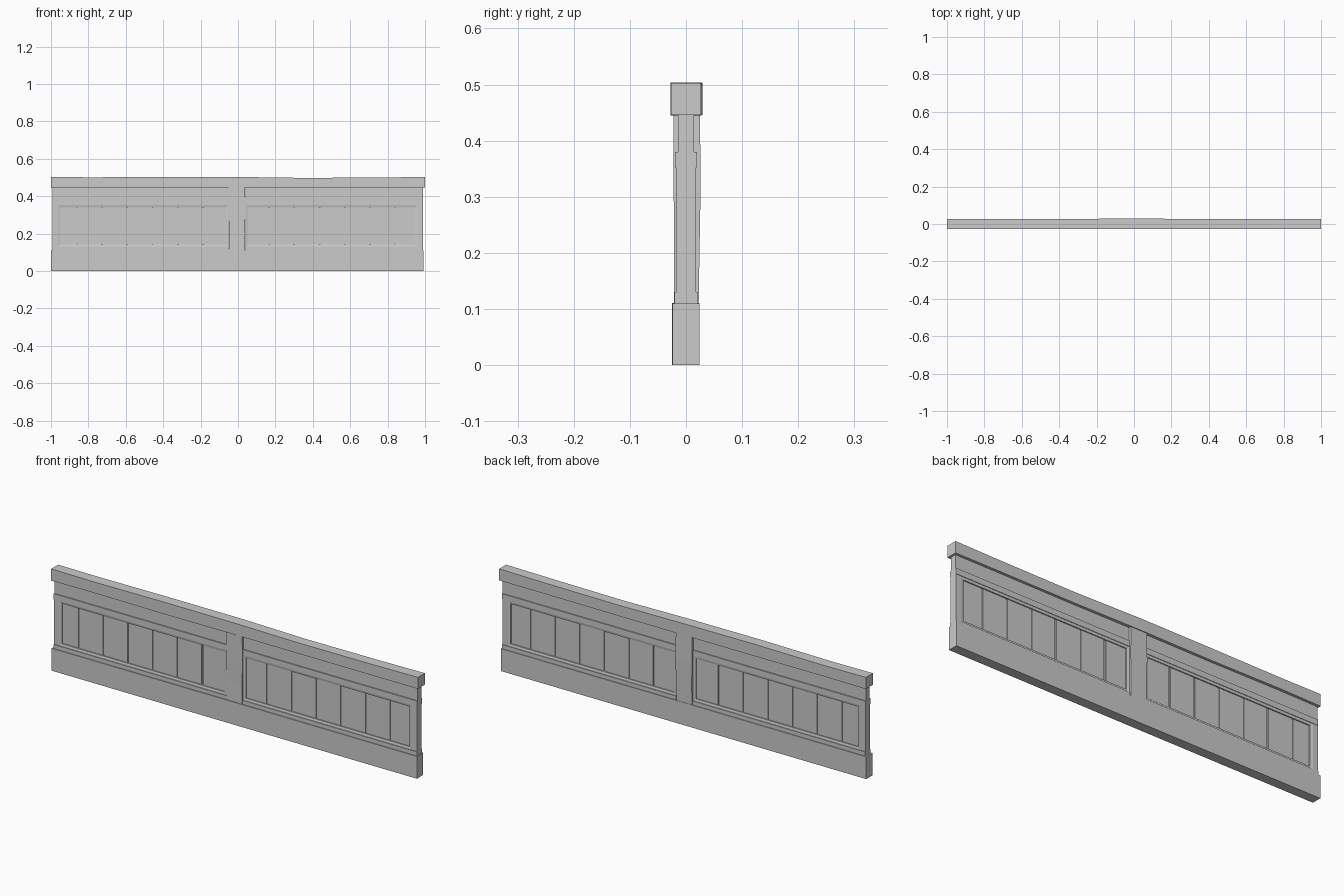
import bpy, bmesh, random

if "Cube" in bpy.data.objects:
    bpy.data.objects.remove(bpy.data.objects["Cube"])
random.seed(4)


def make(name, verts, faces):
    me = bpy.data.meshes.new(name)
    me.from_pydata(verts, [], faces)
    bm = bmesh.new()
    bm.from_mesh(me)
    bmesh.ops.recalc_face_normals(bm, faces=bm.faces)
    bm.to_mesh(me)
    bm.free()
    ob = bpy.data.objects.new(name, me)
    bpy.context.collection.objects.link(ob)
    return ob


def loft(name, rings):
    """Skin closed rings of four points, capping both ends."""
    verts = [p for r in rings for p in r]
    n = len(rings)
    faces = [(0, 1, 2, 3), tuple(4 * (n - 1) + i for i in range(4))]
    for k in range(n - 1):
        for i in range(4):
            j = (i + 1) % 4
            faces.append((4*k + i, 4*k + j, 4*k + 4 + j, 4*k + 4 + i))
    return make(name, verts, faces)


def beam(name, sections):
    """Horizontal board; sections are (x, y0, y1, z0, z1)."""
    return loft(name, [[(x, a, c), (x, b, c), (x, b, d), (x, a, d)]
                       for x, a, b, c, d in sections])


def box(name, x0, x1, h, z0, z1):
    return beam(name, [(x0, -h, h, z0, z1), (x1, -h, h, z0, z1)])


# gently worn cap rail
beam("cap_rail", [
    (-1, -.027, .027, .445, .503), (-.78, -.027, .028, .447, .501),
    (-.4, -.028, .027, .445, .504), (0, -.027, .029, .446, .503),
    (.35, -.026, .027, .445, .498), (.75, -.027, .027, .446, .500),
    (1, -.027, .027, .446, .503)])

# base board
beam("base_board", [(-1, -.024, .024, 0, .11), (0, -.025, .024, 0, .111),
                    (.993, -.024, .024, 0, .11)])

# slightly leaning centre post
loft("centre_post", [[(a, f, z), (b, f, z), (b, g, z), (a, g, z)]
     for z, a, b, f, g in [(.1, -.05, .037, -.0215, .0225),
                           (.2, -.047, .036, -.021, .024),
                           (.31, -.051, .040, -.022, .026),
                           (.447, -.05, .038, -.022, .025)]])


def moulding(name, x0, x1, z0, z1, t, y_out, y_in):
    """Sloped picture-frame moulding on both faces of a panel."""
    o = [(x0, z0), (x1, z0), (x1, z1), (x0, z1)]
    i = [(x0 + t, z0 + t), (x1 - t, z0 + t), (x1 - t, z1 - t), (x0 + t, z1 - t)]
    loop = [(o, -y_out), (i, -y_in), (i, y_in), (o, y_out)]
    verts = [(x, y, z) for c, y in loop for x, z in c]
    faces = []
    for k in range(4):
        m = (k + 1) % 4
        for a in range(4):
            b = (a + 1) % 4
            faces.append((4*k + a, 4*k + b, 4*m + b, 4*m + a))
    make(name, verts, faces)


# two panelled bays
for side, xa, xb, outer in (("left", -.965, -.05, -.992),
                            ("right", .04, .96, .99)):
    lo, hi = min(xa, outer), max(xb, outer)
    box(side + "_frieze", lo, hi, .014, .375, .45)
    box(side + "_top_rail", lo, hi, .0195, .352, .38)
    box(side + "_bottom_rail", lo, hi, .0205, .105, .13)
    e0, e1 = (lo, xa) if side == "left" else (xb, hi)
    box(side + "_end_stile", e0, e1, .0175, .125, .36)
    moulding(side + "_moulding", xa, xb, .128, .354, .014, .0175, .0145)
    box(side + "_core", xa, xb, .005, .125, .36)
    # planks separated by narrow grooves
    first = -.86 if side == "left" else .167
    seams = [xa] + [first + .1345 * k for k in range(6)] + [xb]
    for k in range(7):
        w = random.uniform(-.0015, .0015)
        box(f"{side}_plank_{k + 1}", seams[k] + .004 + w, seams[k + 1] - .004,
            .0095 + w / 2, .13, .352)
